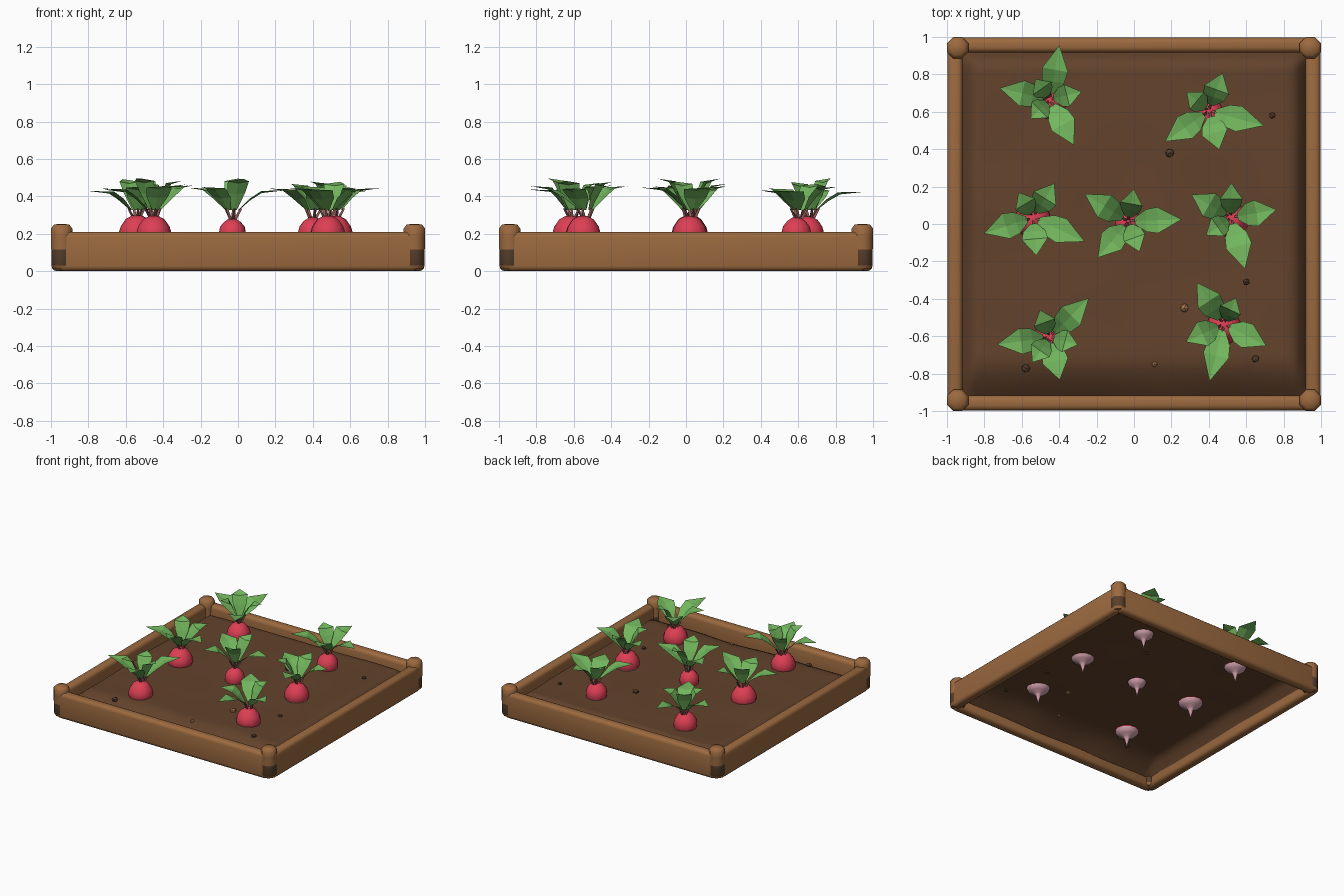
import bpy, bmesh, math, random
from mathutils import Vector, noise

if "Cube" in bpy.data.objects:
    bpy.data.objects.remove(bpy.data.objects["Cube"])

random.seed(4)


def material(name, rgb):
    m = bpy.data.materials.new(name)
    m.diffuse_color = (*rgb, 1)
    m.use_nodes = True
    m.node_tree.nodes["Principled BSDF"].inputs["Base Color"].default_value = m.diffuse_color
    return m


WOOD = material("wood", (0.33, 0.143, 0.05))
DARK = material("damp_wood", (0.10, 0.05, 0.024))
SOIL = material("soil", (0.125, 0.056, 0.025))
RED = material("radish_red", (0.72, 0.05, 0.088))
PALE = material("root_pink", (0.62, 0.34, 0.39))
LEAF = material("leaf_green", (0.17, 0.47, 0.11))
STEM = material("stem", (0.27, 0.10, 0.09))
PEBBLE = material("pebble_dark", (0.09, 0.044, 0.024))
CLAY = material("pebble_light", (0.36, 0.17, 0.07))


def finish(name, bm, mats, smooth=None):
    me = bpy.data.meshes.new(name)
    bm.to_mesh(me)
    bm.free()
    for m in mats:
        me.materials.append(m)
    ob = bpy.data.objects.new(name, me)
    bpy.context.collection.objects.link(ob)
    if smooth:
        bpy.ops.object.select_all(action='DESELECT')
        ob.select_set(True)
        bpy.context.view_layer.objects.active = ob
        bpy.ops.object.shade_smooth_by_angle(angle=math.radians(smooth))
    return ob


def lathe(bm, profile, sides, centre, turn=0.0):
    """Revolve (radius, z) points around a vertical axis."""
    rings = []
    for r, z in profile:
        if r == 0:
            rings.append([bm.verts.new((centre[0], centre[1], z))] * sides)
        else:
            rings.append([bm.verts.new((
                centre[0] + r * math.cos(turn + 2 * math.pi * i / sides),
                centre[1] + r * math.sin(turn + 2 * math.pi * i / sides), z))
                for i in range(sides)])
    for a, b in zip(rings, rings[1:]):
        for i in range(sides):
            j = (i + 1) % sides
            bm.faces.new(list(dict.fromkeys((a[i], a[j], b[j], b[i]))))


# Planks: rounded boards along the four sides
for k, side in enumerate(("front", "right", "back", "left")):
    bm = bmesh.new()
    bmesh.ops.create_cube(bm, size=1)
    for v in bm.verts:
        v.co = (v.co.x * 1.92, v.co.y * 0.08 - 0.957, v.co.z * 0.21 + 0.105)
    bmesh.ops.bevel(bm, geom=bm.edges[:], offset=0.028, segments=3,
                    profile=0.5, affect='EDGES')
    ob = finish(side + "_plank", bm, [WOOD], 50)
    ob.rotation_euler.z = k * math.pi / 2

# Corner posts: octagonal with chamfered caps and a damp lower half
for sx in (-1, 1):
    for sy in (-1, 1):
        bm = bmesh.new()
        lathe(bm, [(0, 0.012), (0.048, 0.012), (0.060, 0.03), (0.060, 0.115),
                   (0.061, 0.185), (0.062, 0.228), (0.043, 0.25), (0, 0.252)],
              8, (sx * 0.943, sy * 0.943), math.pi / 8)
        for f in bm.faces:
            f.material_index = int(0.03 < f.calc_center_median().z < 0.11)
        finish("corner_post", bm, [WOOD, DARK], 50)


# Soil: one uneven sheet that sinks at the boards, widest along the front
def soil_height(x, y):
    t = max((abs(x) - 0.85) / 0.075, (y - 0.85) / 0.075, (-y - 0.72) / 0.205, 0.0)
    t = min(t, 1.0)
    return 0.174 - 0.11 * t ** 1.6 + 0.012 * noise.noise(Vector((x * 2.5, y * 2.5, 0.3)))


bm = bmesh.new()
bmesh.ops.create_grid(bm, x_segments=48, y_segments=48, size=0.925)
for v in bm.verts:
    v.co.z = soil_height(v.co.x, v.co.y)
finish("soil", bm, [SOIL], 60)


# Leaves: a thin stem and a pointed blade folded along its midrib
def add_leaf(bm, base, angle, length):
    out = Vector((math.cos(angle), math.sin(angle), 0))
    side = Vector((-out.y, out.x, 0))
    short = length < 0.18
    tip_z = random.uniform(0.46, 0.50) if short else random.uniform(0.42, 0.46)
    half = 0.060 if short else 0.070
    start = 0.022 if short else 0.034
    rise = tip_z - 0.325
    # distance along the leaf, height, half width
    stations = [(start, 0.325, 0.018),
                (start + (length - start) * 0.26, 0.325 + rise * 0.50, half * 0.85),
                (start + (length - start) * 0.52, 0.325 + rise * 0.86, half)]
    rows = []
    for d, z, w in stations:
        mid = base + out * d + Vector((0, 0, z))
        lift = Vector((0, 0, w * 0.16))
        rows.append([bm.verts.new(p) for p in
                     (mid - side * w + lift, mid, mid + side * w + lift)])
    tip = bm.verts.new(base + out * (length + 0.015) + Vector((0, 0, tip_z)))
    for a, b in zip(rows, rows[1:]):
        for i in (0, 1):
            bm.faces.new((a[i], b[i], b[i + 1], a[i + 1]))
    last = rows[-1]
    for i in (0, 1):
        bm.faces.new((last[i], tip, last[i + 1]))
    # stem as a three sided tapered prism
    rings = []
    for d, z, r in ((0.008, 0.265, 0.011), (start + 0.012, 0.334, 0.007)):
        c = base + out * d + Vector((0, 0, z))
        rings.append([bm.verts.new(c + side * r * math.cos(t) + out * r * math.sin(t))
                      for t in (0, 2.094, 4.189)])
    for i in range(3):
        j = (i + 1) % 3
        f = bm.faces.new((rings[0][j], rings[0][i], rings[1][i], rings[1][j]))
        f.material_index = 1


# Radishes: position, bulb radius, then leaf (degrees, length) pairs
PLANTS = [
    ((-0.45, 0.65), 0.090, [(80, .28), (167, .26), (298, .26), (14, .16), (225, .13), (125, .12)]),
    ((0.40, 0.59), 0.082, [(70, .20), (345, .29), (215, .27), (285, .20), (140, .14)]),
    ((-0.54, 0.02), 0.098, [(198, .26), (335, .29), (58, .20), (275, .19), (120, .14)]),
    ((-0.03, 0.00), 0.074, [(2, .27), (148, .26), (230, .24), (290, .16), (80, .16)]),
    ((0.52, 0.02), 0.094, [(10, .23), (285, .27), (150, .23), (90, .17), (215, .15)]),
    ((-0.45, -0.62), 0.094, [(45, .28), (283, .22), (188, .27), (110, .14), (235, .15), (345, .14)]),
    ((0.48, -0.55), 0.094, [(123, .25), (333, .24), (256, .30), (205, .21), (65, .14)]),
]
for (x, y), radius, leaves in PLANTS:
    bm = bmesh.new()
    top = 0.28 + (radius - 0.074) * 0.7
    shape = [(0, .035), (.10, .075), (.20, .11), (.32, .126), (.66, .138),
             (.86, .154), (.95, .174), (1, .205), (.90, .238),
             (.62, top - .018), (.28, top), (0, top - .006)]
    lathe(bm, [(r * radius, z) for r, z in shape], 12, (x, y), random.random())
    for f in bm.faces:
        f.material_index = int(f.calc_center_median().z < 0.172)
    finish("radish_bulb", bm, [RED, PALE], 60)
    bm = bmesh.new()
    for deg, length in leaves:
        add_leaf(bm, Vector((x, y + 0.015, 0)), math.radians(deg), length)
    bmesh.ops.recalc_face_normals(bm, faces=[f for f in bm.faces if f.material_index])
    for f in bm.faces:
        if f.material_index == 0:
            f.normal_update()
            if f.normal.z < 0:
                f.normal_flip()
    finish("radish_leaves", bm, [LEAF, STEM])

# Pebbles scattered on the soil
for x, y, r, m in [(.19, .38, .026, PEBBLE), (.74, .58, .019, PEBBLE),
                   (.60, -.31, .019, PEBBLE), (.65, -.72, .021, PEBBLE),
                   (-.58, -.77, .025, PEBBLE), (.27, -.45, .026, CLAY),
                   (.11, -.75, .016, CLAY)]:
    bm = bmesh.new()
    bmesh.ops.create_icosphere(bm, subdivisions=1, radius=r)
    for v in bm.verts:
        v.co *= random.uniform(0.9, 1.1)
        v.co.z *= 0.8
        v.co += Vector((x, y, soil_height(x, y) + r * 0.15))
    finish("pebble", bm, [m])
